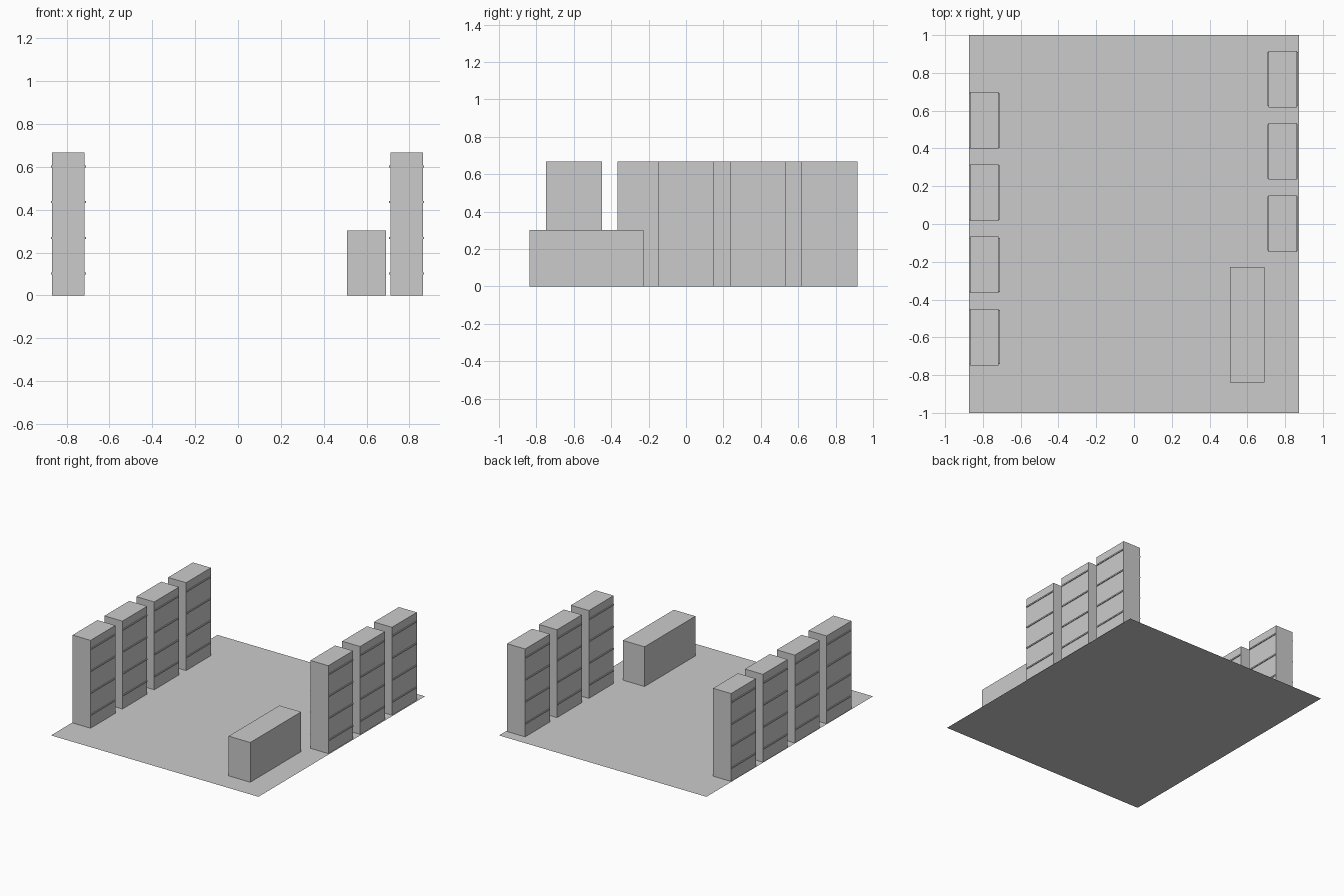
import bpy

if "Cube" in bpy.data.objects:
    bpy.data.objects.remove(bpy.data.objects["Cube"])


def box(name, cx, cy, z0, sx, sy, sz):
    bpy.ops.mesh.primitive_cube_add(size=1, location=(cx, cy, z0 + sz / 2))
    ob = bpy.context.object
    ob.name = name
    ob.scale = (sx, sy, sz)
    bpy.ops.object.transform_apply(location=False, rotation=False, scale=True)
    return ob


def shelf_unit(name, cx, cy):
    # Solid cabinet with four thin boards poking out front and back
    box(name + "_body", cx, cy, 0, 0.151, 0.298, 0.668)
    for i in range(4):
        box(f"{name}_board_{i + 1}", cx, cy, 0.097 + i * 0.1667, 0.163, 0.285, 0.01)


# Floor sheet
bpy.ops.mesh.primitive_plane_add(size=1)
floor = bpy.context.object
floor.name = "floor"
floor.scale = (1.745, 2, 1)
bpy.ops.object.transform_apply(location=False, rotation=False, scale=True)

# Shelf rows along both side walls
PITCH = 0.3825
for i in range(4):
    shelf_unit(f"left_shelf_{i + 1}", -0.792, -0.599 + i * PITCH)
for i in range(3):
    shelf_unit(f"right_shelf_{i + 1}", 0.787, 0.002 + i * PITCH)

# Service counter
box("counter", 0.599, -0.533, 0, 0.182, 0.61, 0.302)
